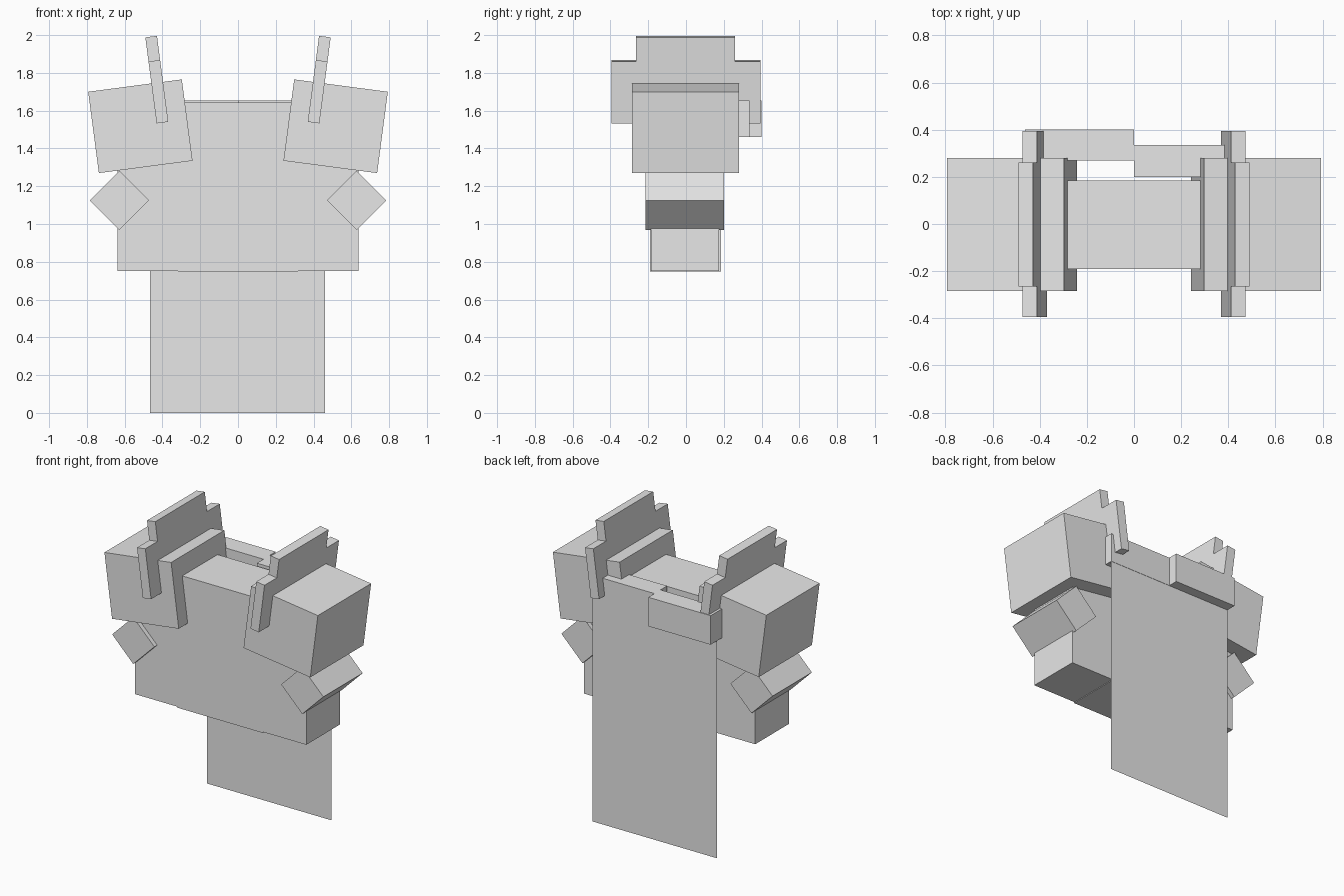
import bpy, bmesh, math
from mathutils import Matrix, Vector

if "Cube" in bpy.data.objects:
    bpy.data.objects.remove(bpy.data.objects["Cube"])

grey = bpy.data.materials.new("plain grey")
grey.diffuse_color = (0.8, 0.8, 0.8, 1)
grey.use_nodes = True
grey.node_tree.nodes["Principled BSDF"].inputs["Base Color"].default_value = grey.diffuse_color


def finish(name, bm):
    bmesh.ops.recalc_face_normals(bm, faces=bm.faces)
    mesh = bpy.data.meshes.new(name)
    bm.to_mesh(mesh)
    bm.free()
    mesh.materials.append(grey)
    obj = bpy.data.objects.new(name, mesh)
    bpy.context.collection.objects.link(obj)
    return obj


def box(name, x, y, z, tilt=0):
    """Box from (min, max) ranges, tilted about its centre in the xz plane."""
    bm = bmesh.new()
    bmesh.ops.create_cube(bm, size=1)
    size = [r[1] - r[0] for r in (x, y, z)]
    centre = Vector([(r[0] + r[1]) / 2 for r in (x, y, z)])
    bm.transform(Matrix.Translation(centre)
                 @ Matrix.Rotation(math.radians(tilt), 4, 'Y')
                 @ Matrix.Diagonal((*size, 1)))
    return finish(name, bm)


def shoulder_crest(name, side):
    """Stepped plate: profile in yz, extruded through x, leaning outwards."""
    outline = [(-0.395, 0), (0.395, 0), (0.395, 0.33), (0.26, 0.33),
               (0.26, 0.459), (-0.265, 0.459), (-0.265, 0.33), (-0.395, 0.33)]
    bm = bmesh.new()
    face = bm.faces.new([bm.verts.new((-0.031, y, z)) for y, z in outline])
    ext = bmesh.ops.extrude_face_region(bm, geom=[face])
    verts = [v for v in ext["geom"] if isinstance(v, bmesh.types.BMVert)]
    bmesh.ops.translate(bm, verts=verts, vec=(0.062, 0, 0))
    bm.transform(Matrix.Translation((side * 0.4, 0, 1.537))
                 @ Matrix.Rotation(math.radians(side * 7.5), 4, 'Y'))
    return finish(name, bm)


# Torso
box("torso", (-0.317, 0.317), (-0.19, 0.185), (0.748, 1.643))

# Arms, elbow guards, shoulder guards and crests on both sides
for side, label in ((-1, "left"), (1, "right")):
    box(label + "_arm", sorted((side * 0.317, side * 0.637)),
        (-0.185, 0.175), (0.752, 1.62))
    ex = side * 0.628
    box(label + "_elbow_guard", (ex - 0.111, ex + 0.111),
        (-0.215, 0.202), (1.014, 1.236), 45)
    sx = side * 0.517
    box(label + "_shoulder_guard", (sx - 0.25, sx + 0.25),
        (-0.285, 0.28), (1.3005, 1.7345), side * 7.5)
    shoulder_crest(label + "_shoulder_crest", side)

# Collar blocks holding the cape
box("left_collar_block", (-0.463, 0), (0.27, 0.4), (1.46, 1.655))
box("right_collar_block", (0, 0.461), (0.2, 0.335), (1.46, 1.655))

# Cape: a single thin sheet
bm = bmesh.new()
bm.faces.new([bm.verts.new((x, 0.333, z)) for x, z in
              ((0.461, 0), (-0.465, 0), (-0.465, 1.65), (0.461, 1.65))])
cape = finish("cape", bm)
